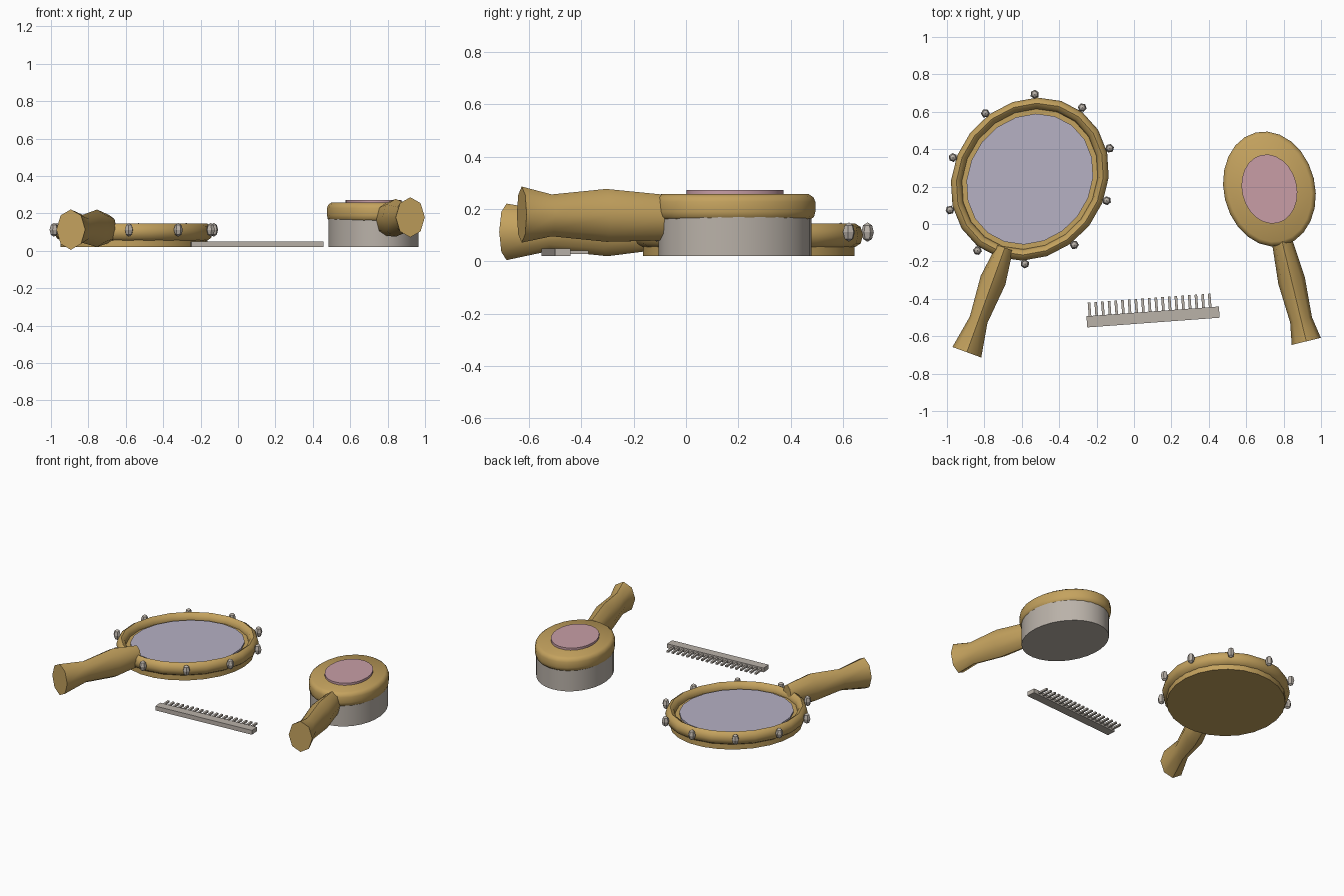
import bpy, bmesh, math
from mathutils import Matrix, Vector

if "Cube" in bpy.data.objects:
    bpy.data.objects.remove(bpy.data.objects["Cube"])


def material(name, rgb):
    m = bpy.data.materials.new(name)
    lin = [(c / 255 / 12.92) if c < 10 else ((c / 255 + 0.055) / 1.055) ** 2.4 for c in rgb]
    m.diffuse_color = (*lin, 1)
    m.use_nodes = True
    m.node_tree.nodes["Principled BSDF"].inputs["Base Color"].default_value = m.diffuse_color
    return m


GOLD = material("antique gold", (196, 162, 94))
SILVER = material("warm silver", (186, 178, 169))
GLASS = material("lavender glass", (182, 177, 196))
PINK = material("dusty pink", (200, 158, 166))


def finish(name, bm, mat, angle=None):
    bmesh.ops.recalc_face_normals(bm, faces=bm.faces[:])
    me = bpy.data.meshes.new(name)
    bm.to_mesh(me)
    bm.free()
    me.materials.append(mat)
    ob = bpy.data.objects.new(name, me)
    bpy.context.collection.objects.link(ob)
    if angle:
        bpy.ops.object.select_all(action='DESELECT')
        ob.select_set(True)
        bpy.context.view_layer.objects.active = ob
        bpy.ops.object.shade_smooth_by_angle(angle=math.radians(angle))
    return ob


def loft(name, rings, mat, closed=False, angle=40):
    """Skin a list of point rings; cap the ends unless the loft closes on itself."""
    bm = bmesh.new()
    vs = [[bm.verts.new(p) for p in r] for r in rings]
    n = len(vs[0])
    for i in range(len(vs) if closed else len(vs) - 1):
        a, b = vs[i], vs[(i + 1) % len(vs)]
        for k in range(n):
            bm.faces.new((a[k], a[(k + 1) % n], b[(k + 1) % n], b[k]))
    if not closed:
        bm.faces.new(vs[0])
        bm.faces.new(vs[-1])
    return finish(name, bm, mat, angle)


def oval(c, a, b, rot, ang, z):
    """Point on a rotated ellipse."""
    x, y = a * math.cos(ang), b * math.sin(ang)
    return Vector((c[0] + x * math.cos(rot) - y * math.sin(rot),
                   c[1] + x * math.sin(rot) + y * math.cos(rot), z))


def disc(name, c, rot, profile, mat, n=24, angle=40):
    """Stacked ellipses: profile is a list of (a, b, z)."""
    return loft(name, [[oval(c, a, b, rot, math.tau * i / n, z) for i in range(n)]
                       for a, b, z in profile], mat, angle=angle)


def handle(name, c, heading, stations):
    """Eight-sided oval grip: stations are (distance, z, half width, half height)."""
    d = Vector((math.cos(heading), math.sin(heading), 0))
    side = Vector((-d.y, d.x, 0))
    rings = []
    for s, z, w, h in stations:
        o = Vector((c[0], c[1], z)) + d * s
        rings.append([o + side * w * math.sin(math.tau * k / 8)
                      + Vector((0, 0, h * math.cos(math.tau * k / 8))) for k in range(8)])
    return loft(name, rings, GOLD, angle=50)


# Hand mirror
MC, MR = (-0.557, 0.24), math.radians(52)
KA, KB = 1.058, 0.938
disc("mirror_back", MC, MR, [(0.40 * KA, 0.40 * KB, 0.02), (0.40 * KA, 0.40 * KB, 0.10)], GOLD)
disc("mirror_glass", MC, MR, [(0.345 * KA, 0.345 * KB, 0.095), (0.345 * KA, 0.345 * KB, 0.112)], GLASS, n=20)
rim = []
for i in range(20):
    ring = []
    for k in range(8):
        t = math.tau * k / 8
        r = 0.40 + 0.03 * math.cos(t)
        ring.append(oval(MC, r * KA, r * KB, MR, math.tau * i / 20, 0.1 + 0.045 * math.sin(t)))
    rim.append(ring)
loft("mirror_rim", rim, GOLD, closed=True, angle=60)
handle("mirror_handle", MC, math.radians(-110),
       [(0.39, 0.117, 0.045, 0.075), (0.575, 0.12, 0.07, 0.10),
        (0.80, 0.117, 0.05, 0.075), (0.985, 0.113, 0.082, 0.108)])

# Ten studs around the mirror rim
for i in range(10):
    bm = bmesh.new()
    bmesh.ops.create_uvsphere(bm, u_segments=6, v_segments=4, radius=1)
    p = oval(MC, 0.448 * KA, 0.448 * KB, MR, math.radians(36 * i + 2), 0.112)
    bm.transform(Matrix.Translation(p) @ Matrix.Rotation(math.radians(36 * i + 20), 4, 'Z')
                 @ Matrix.Diagonal((0.024, 0.024, 0.037, 1)))
    finish(f"rim_stud_{i + 1}", bm, SILVER)

# Hair brush
BC, BR = (0.724, 0.187), math.radians(13.6)
disc("brush_bristle_block", BC, BR, [(0.238, 0.295, 0.02), (0.238, 0.295, 0.17)], SILVER, n=32)
disc("brush_head", BC, BR,
     [(0.225, 0.29, 0.158), (0.24, 0.306, 0.17), (0.244, 0.311, 0.19),
      (0.244, 0.311, 0.228), (0.238, 0.304, 0.245), (0.222, 0.286, 0.257)], GOLD, angle=80)
disc("brush_inlay", BC, BR, [(0.147, 0.187, 0.25), (0.147, 0.187, 0.272)], PINK)
handle("brush_handle", BC, math.radians(-76.4),
       [(0.29, 0.168, 0.055, 0.088), (0.505, 0.176, 0.073, 0.101),
        (0.72, 0.176, 0.06, 0.08), (0.838, 0.179, 0.08, 0.107)])

# Comb: spine and teeth
COMB = Matrix.Translation((0.102, -0.497, 0.035)) @ Matrix.Rotation(math.radians(4.2), 4, 'Z')


def box(name, loc, size):
    bm = bmesh.new()
    bmesh.ops.create_cube(bm, size=1)
    bm.transform(COMB @ Matrix.Translation(loc) @ Matrix.Diagonal((*size, 1)))
    return finish(name, bm, SILVER)


box("comb_spine", (0, 0, 0), (0.71, 0.06, 0.03))
for i in range(19):
    box(f"comb_tooth_{i + 1}", (-0.336 + 0.0358 * i, 0.062, 0), (0.014, 0.08, 0.012))
